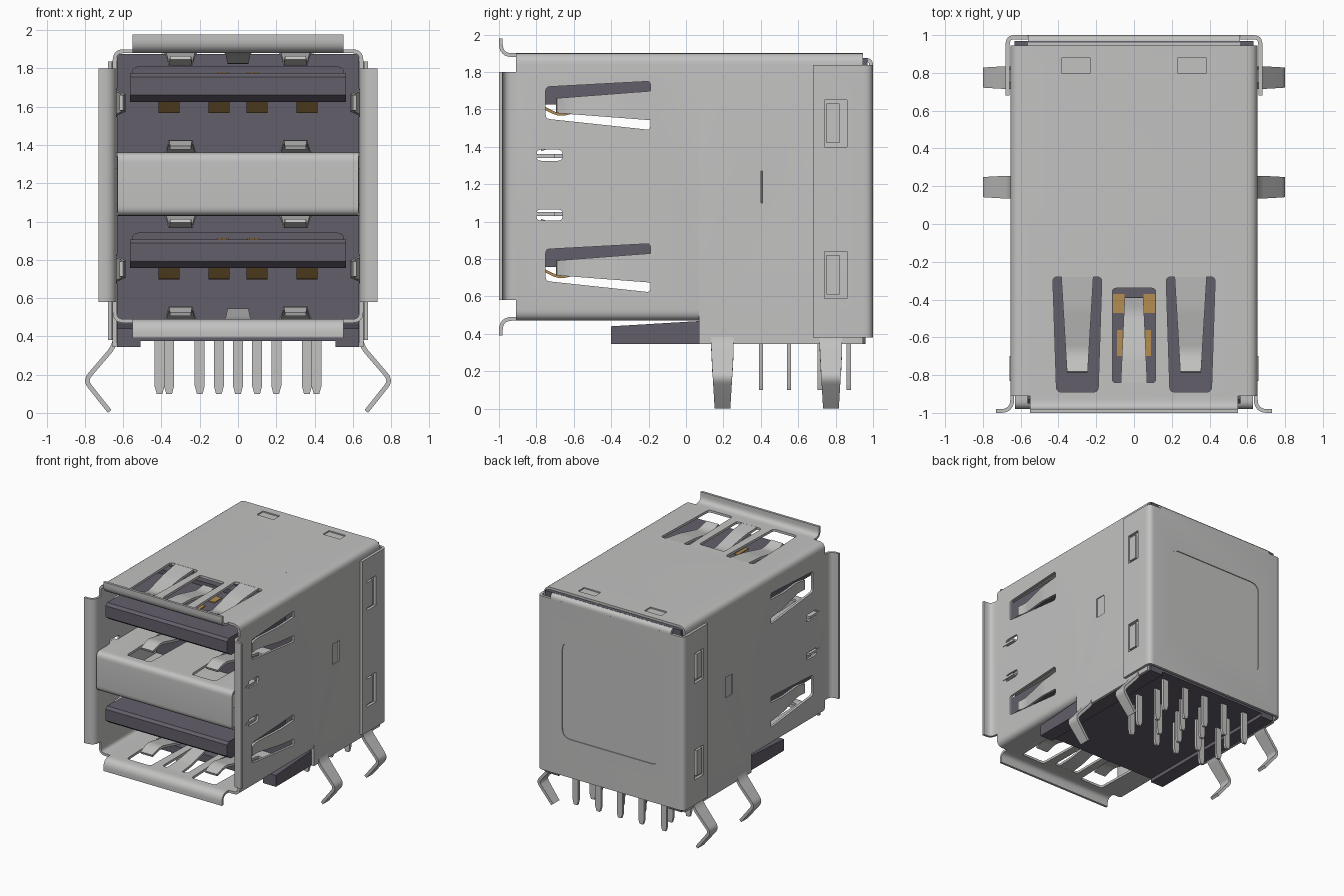
import bpy, bmesh, math
from mathutils import Vector

if "Cube" in bpy.data.objects:
    bpy.data.objects.remove(bpy.data.objects["Cube"])


def material(name, col):
    m = bpy.data.materials.new(name)
    m.diffuse_color = (*col, 1)
    m.use_nodes = True
    m.node_tree.nodes["Principled BSDF"].inputs["Base Color"].default_value = m.diffuse_color
    return m


METAL = material("light_metal", (0.54, 0.54, 0.535))
PLASTIC = material("dark_plastic", (0.125, 0.113, 0.145))
GOLD = material("gold_contact", (0.46, 0.27, 0.08))


def to3d(axis, u, v, w):
    return {'X': (w, u, v), 'Y': (u, w, v), 'Z': (u, v, w)}[axis]


def finish(name, bm, mat):
    bmesh.ops.recalc_face_normals(bm, faces=bm.faces)
    me = bpy.data.meshes.new(name)
    bm.to_mesh(me)
    bm.free()
    me.materials.append(mat)
    ob = bpy.data.objects.new(name, me)
    bpy.context.collection.objects.link(ob)
    return ob


def fillet(pts, r, closed=False, n=6):
    """Round the corners of a 2D path."""
    out, pts = [], [Vector(p) for p in pts]
    for i, p in enumerate(pts):
        if not closed and i in (0, len(pts) - 1):
            out.append(p)
            continue
        s = p + (pts[i - 1] - p).normalized() * r
        e = p + (pts[(i + 1) % len(pts)] - p).normalized() * r
        for k in range(n + 1):
            t = k / n
            out.append(s * (1 - t) ** 2 + p * 2 * t * (1 - t) + e * t * t)
    return out


def prism(name, poly, axis, lo, hi, mat=METAL):
    bm = bmesh.new()
    a = [bm.verts.new(to3d(axis, *p, lo)) for p in poly]
    b = [bm.verts.new(to3d(axis, *p, hi)) for p in poly]
    bm.faces.new(a)
    bm.faces.new(b[::-1])
    for i in range(len(a)):
        j = (i + 1) % len(a)
        bm.faces.new((a[i], a[j], b[j], b[i]))
    return finish(name, bm, mat)


def rect(u0, u1, v0, v1):
    return [(u0, v0), (u1, v0), (u1, v1), (u0, v1)]


def box(name, x0, x1, y0, y1, z0, z1, mat=METAL):
    return prism(name, rect(min(x0, x1), max(x0, x1), y0, y1), 'Z', z0, z1, mat)


def sheet(name, path, axis, c, w, t, mat=METAL, closed=False):
    """Bent sheet: 2D path thickened by t to its left, half-width w about c."""
    P = [Vector(p) for p in path]
    n = len(P)
    bm = bmesh.new()
    rows = []
    for i, p in enumerate(P):
        d0 = (p - P[i - 1]).normalized() if closed or i else (P[1] - p).normalized()
        d1 = (P[(i + 1) % n] - p).normalized() if closed or i < n - 1 else d0
        m = (Vector((-d0.y, d0.x)) + Vector((-d1.y, d1.x))).normalized()
        q = p + m * (t / max(0.3, m.dot(Vector((-d0.y, d0.x)))))
        h = w(p) if callable(w) else w
        rows.append([bm.verts.new(to3d(axis, *s, c + e * h))
                     for s, e in ((p, -1), (q, -1), (q, 1), (p, 1))])
    for i in range(n if closed else n - 1):
        a, b = rows[i], rows[(i + 1) % n]
        for k in range(4):
            bm.faces.new((a[k], a[(k + 1) % 4], b[(k + 1) % 4], b[k]))
    if not closed:
        bm.faces.new(rows[0])
        bm.faces.new(rows[-1][::-1])
    return finish(name, bm, mat)


def cut(ob, cutters):
    for c in cutters:
        c.hide_render = True
        m = ob.modifiers.new("cut", 'BOOLEAN')
        m.operation, m.solver, m.object = 'DIFFERENCE', 'EXACT', c
        bpy.context.view_layer.objects.active = ob
        bpy.ops.object.modifier_apply(modifier=m.name)
        bpy.data.objects.remove(c)


T = 0.02
PORTS = (0, -0.868)          # upper and lower port offsets in z


def plate_cutters(z0, z1, centre):
    """Spring openings in the horizontal plates."""
    cs = [prism("cutter", fillet([(s * 0.3 - 0.11, -0.89), (s * 0.3 + 0.11, -0.89),
                                  (s * 0.3 + 0.13, -0.28), (s * 0.3 - 0.13, -0.28)], 0.025, True, 3),
                'Z', z0, z1) for s in (-1, 1)]
    if centre:
        cs.append(prism("cutter", fillet(rect(-0.115, 0.115, -0.84, -0.34), 0.02, True, 3), 'Z', z0, z1))
    return cs


def plate_springs(z0, d, t, centre):
    def path(pts):
        return [(y, z0 + d * o) for y, o in pts]
    for x in (-0.3, 0.3):
        sheet("plate_spring", fillet(path([(-0.27, 0), (-0.45, 0.02), (-0.68, 0.07), (-0.78, 0.035)]), 0.04),
              'X', x, lambda p: 0.055 + 0.03 * (p.x + 0.78) / 0.5, t)
    if centre:
        sheet("centre_spring", fillet(path([(-0.85, 0), (-0.7, 0.01), (-0.47, 0.06), (-0.39, 0.045)]), 0.04),
              'X', 0, lambda p: 0.05 + 0.02 * (-0.39 - p.x) / 0.45, -t)


# front shell tube with spring openings and tab slots
tube = sheet("shell_front", fillet(rect(-0.655, 0.655, 0.47, 1.9), 0.06, True), 'Y', -0.42, 0.49, T, closed=True)
cs = plate_cutters(0.2, 2.2, True)
for dz in PORTS:
    cs.append(prism("cutter", fillet([(-0.75, 1.55 + dz), (-0.19, 1.49 + dz), (-0.19, 1.75 + dz),
                                      (-0.75, 1.72 + dz)], 0.02, True, 3), 'X', -1, 1))
for z in (1.355, 1.035):
    cs.append(prism("cutter", fillet(rect(-0.8, -0.66, z - 0.03, z + 0.03), 0.025, True, 3), 'X', -1, 1))
cut(tube, cs)
plate_springs(1.9, -1, T, True)
plate_springs(0.47, 1, -T, True)

# rear shell, open at the bottom, with lanced windows
rear = sheet("shell_rear", fillet([(-0.655, 0.345), (-0.655, 1.9), (0.655, 1.9), (0.655, 0.345)], 0.06),
             'Y', 0.508, 0.438, -T)
cut(rear, [prism("cutter", rect(0.32, 0.41, 1.1, 1.27), 'X', -1, 1)]
    + [box("cutter", s * 0.23, s * 0.385, 0.8, 0.88, 1.7, 2.1) for s in (-1, 1)])

# flared front lips
lip = fillet([(-0.9, 1.9), (-0.98, 1.9), (-0.98, 1.978)], 0.05)
sheet("top_lip", lip, 'X', 0, 0.55, T)
sheet("bottom_lip", [(p.x, 2.37 - p.y) for p in lip], 'X', 0, 0.55, -T)

for s in (-1, 1):
    sheet("side_lip", fillet([(s * 0.655, -0.9), (s * 0.655, -0.98), (s * 0.73, -0.98)], 0.05),
          'Z', 1.19, 0.61, -s * T)
    # side springs
    for dz in PORTS:
        sheet("side_spring", fillet([(s * 0.655, -0.18), (s * 0.65, -0.36), (s * 0.605, -0.62), (s * 0.62, -0.69)], 0.04),
              'Z', 1.62 + dz, lambda p: 0.04 + 0.038 * (p.y + 0.69) / 0.5, -s * T)
    # lanced tabs behind the windows
    box("side_lance", s * 0.628, s * 0.648, 0.31, 0.40, 1.09, 1.28)
    box("top_lance", s * 0.22, s * 0.395, 0.79, 0.89, 1.872, 1.89)
    for z in (1.42, 0.61):
        box("cover_latch", s * 0.64, s * 0.675, 0.75, 0.82, z, z + 0.21)
    # divider tabs through the side slots
    for z in (1.34, 1.03):
        box("divider_tab", s * 0.6, s * 0.66, -0.83, -0.7, z, z + T)
    # sprung board legs
    for y in (0.195, 0.775):
        sheet("board_leg", fillet([(s * 0.652, 0.48), (s * 0.652, 0.36), (s * 0.815, 0.17), (s * 0.68, 0.0)], 0.05),
              'Y', y, lambda p: min(0.06, 0.042 + 0.06 * p.y), -s * 0.024)

# back cover with latch windows and recessed panel
cover = sheet("back_cover", fillet([(-0.68, 0.68), (-0.68, 1.0), (0.68, 1.0), (0.68, 0.68)], 0.05),
              'Z', 1.108, 0.728, -0.022)
cut(cover, [prism("cutter", rect(0.74, 0.86, z, z + 0.25), 'X', -1, 1) for z in (1.4, 0.59)]
    + [prism("cutter", fillet(rect(-0.45, 0.45, 0.7, 1.51), 0.08, True), 'Y', 0.993, 1.1)])
sheet("cover_top_bend", fillet([(1.0, 1.82), (1.0, 1.875), (0.9, 1.875)], 0.04), 'X', 0, 0.56, T)

# centre divider between the ports
div = sheet("port_divider", fillet([(-0.17, 1.36), (-0.98, 1.36), (-0.98, 1.03), (-0.17, 1.03)], 0.05),
            'X', 0, 0.63, T)
cut(div, plate_cutters(0.7, 1.7, False))
plate_springs(1.36, 1, T, False)
plate_springs(1.03, -1, -T, False)

# plastic housing and base
box("housing", -0.632, 0.632, -0.18, 0.97, 0.49, 1.875, PLASTIC)
prism("base", [(-0.4, 0.375), (0.96, 0.375), (0.96, 0.5), (0.07, 0.5), (0.07, 0.468), (-0.4, 0.44)],
      'X', -0.6, 0.6, PLASTIC)
for s in (-1, 1):
    prism("base_rail", [(-0.4, 0.345), (0.96, 0.345), (0.96, 0.5), (0.07, 0.5), (0.07, 0.468), (-0.4, 0.44)],
          'X', s * 0.51, s * 0.632, PLASTIC)

for dz in PORTS:
    # contact tongue and its root block
    prism("tongue", [(-0.95, 1.66 + dz), (-0.95, 1.755 + dz), (-0.93, 1.775 + dz), (-0.17, 1.775 + dz),
                     (-0.17, 1.625 + dz), (-0.9, 1.625 + dz)], 'X', -0.565, 0.565, PLASTIC)
    prism("tongue_root", fillet(rect(-0.555, 0.555, 1.64 + dz, 1.81 + dz), 0.04, True), 'Y', -0.27, -0.17, PLASTIC)
    for x in (-0.36, -0.1, 0.1, 0.36):
        sheet("contact", fillet([(-0.17, 1.615 + dz), (-0.5, 1.6 + dz), (-0.68, 1.56 + dz), (-0.82, 1.63 + dz)], 0.04),
              'X', x, 0.055, -0.015, GOLD)
    for s in (-1, 1):
        box("upper_contact_wide", s * 0.05, s * 0.11, -0.47, -0.37, 1.774 + dz, 1.781 + dz, GOLD)
        box("upper_contact_narrow", s * 0.06, s * 0.09, -0.7, -0.56, 1.774 + dz, 1.781 + dz, GOLD)

# solder pins
FOUR, FIVE = (-0.36, -0.1, 0.1, 0.36), (-0.41, -0.2, 0, 0.2, 0.41)
for y, xs in ((0.4, FOUR), (0.55, FIVE), (0.715, FOUR), (0.87, FIVE)):
    for x in xs:
        prism("pin", [(x - 0.026, 0.4), (x - 0.026, 0.14), (x - 0.015, 0.1),
                      (x + 0.015, 0.1), (x + 0.026, 0.14), (x + 0.026, 0.4)], 'Y', y - 0.011, y + 0.011)

# smooth bends, sharp edges
bpy.ops.object.select_all(action='SELECT')
bpy.ops.object.shade_smooth_by_angle(angle=math.radians(30))
